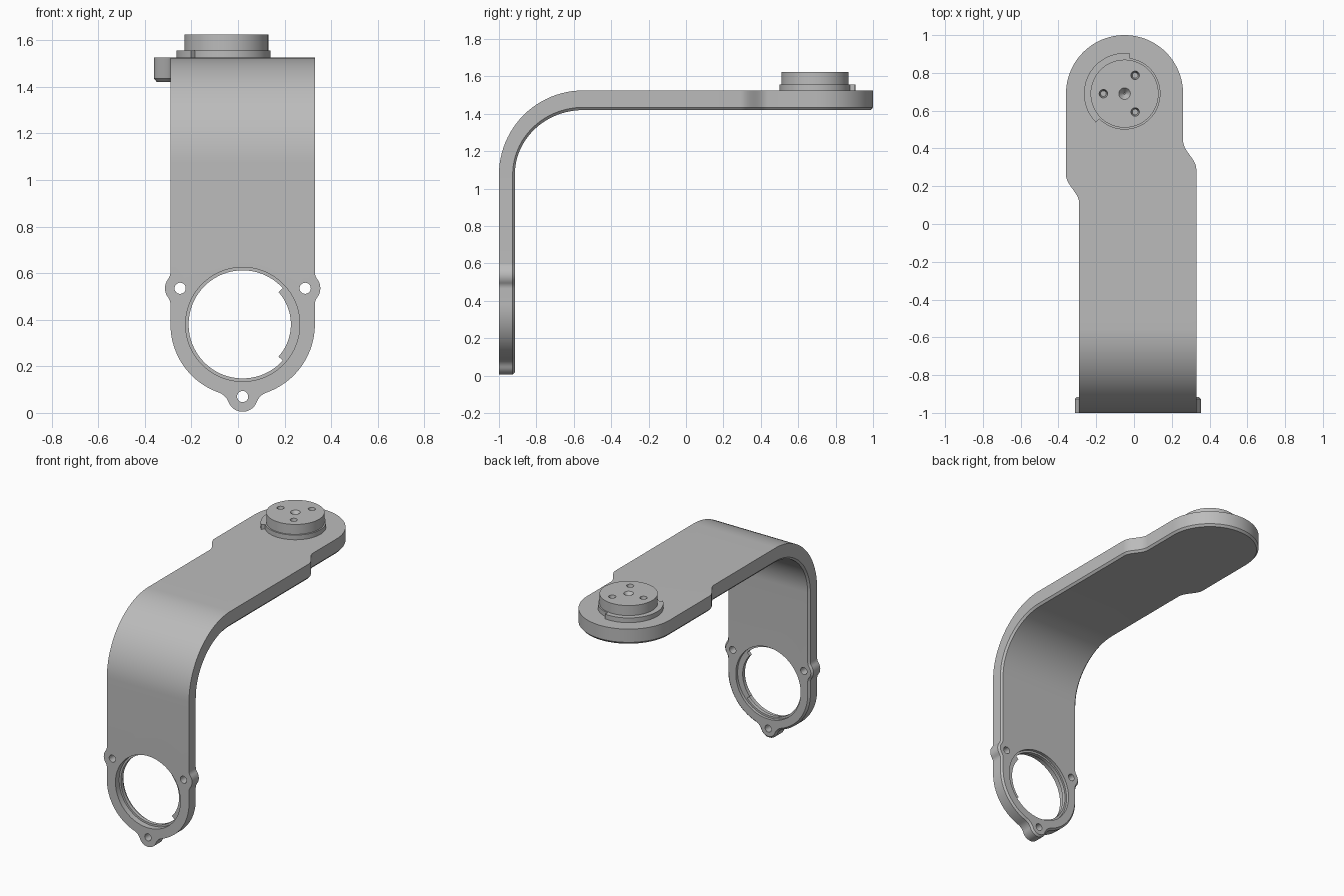
import bpy, bmesh
from math import sin, cos, pi, acos, atan2, sqrt, radians, hypot

old = bpy.data.objects.get("Cube")
if old:
    bpy.data.objects.remove(old, do_unlink=True)

grey = bpy.data.materials.new("plain_grey")
grey.use_nodes = True
grey.diffuse_color = (0.5, 0.5, 0.5, 1)
grey.node_tree.nodes["Principled BSDF"].inputs["Base Color"].default_value = (0.5, 0.5, 0.5, 1)


def arc(c, r, a0, a1, k=12, first=1):
    """Points on an arc in radians, without its first point by default."""
    steps = [a0 + (a1 - a0) * i / k for i in range(first, k + 1)]
    return [(c[0] + r * cos(a), c[1] + r * sin(a)) for a in steps]


def circle(c, r, k=32):
    return arc(c, r, 0, 2 * pi, k)


def make(name, verts, faces):
    mesh = bpy.data.meshes.new(name)
    mesh.from_pydata(verts, [], faces)
    bm = bmesh.new()
    bm.from_mesh(mesh)
    bmesh.ops.recalc_face_normals(bm, faces=bm.faces)
    bm.to_mesh(mesh)
    bm.free()
    mesh.materials.append(grey)
    ob = bpy.data.objects.new(name, mesh)
    bpy.context.collection.objects.link(ob)
    return ob


def prism(name, pts, axis, lo, hi, taper=1.0):
    """Extrude an outline along y or z; taper shrinks the low end."""
    n = len(pts)
    mx, my = sum(p[0] for p in pts) / n, sum(p[1] for p in pts) / n
    verts = []
    for h, k in ((lo, taper), (hi, 1.0)):
        for a, b in pts:
            a, b = mx + (a - mx) * k, my + (b - my) * k
            verts.append((a, h, b) if axis == "y" else (a, b, h))
    faces = [(i, (i + 1) % n, n + (i + 1) % n, n + i) for i in range(n)]
    return make(name, verts, faces + [range(n), range(n, 2 * n)])


def cut(ob, cutter):
    mod = ob.modifiers.new("cut", "BOOLEAN")
    mod.operation, mod.solver, mod.object = "DIFFERENCE", "EXACT", cutter
    dg = bpy.context.evaluated_depsgraph_get()
    mesh = bpy.data.meshes.new_from_object(ob.evaluated_get(dg))
    ob.modifiers.clear()
    ob.data = mesh
    bpy.data.objects.remove(cutter, do_unlink=True)


def smooth(ob):
    bpy.ops.object.select_all(action="DESELECT")
    ob.select_set(True)
    bpy.context.view_layer.objects.active = ob
    bpy.ops.object.shade_smooth_by_angle(angle=radians(30))


# Main dimensions
R, EAR = 0.31, 0.065            # half width, ear radius
CX, CZ = 0.02, 0.38             # ring centre
BY, BZ = -0.55, 1.075           # bend centre
HUB = (-0.05, 0.69)
N, CHAMFER = 24, 0.012

# Right half of the ring outline, with filleted bottom and side ears
f = 0.07
ao = acos(((R + f) ** 2 + R ** 2 - (EAR + f) ** 2) / (2 * R * (R + f)))
F = (sin(ao) * (R + f), -cos(ao) * (R + f))
e = atan2(F[1] + R, F[0])
half = arc((0, -R), EAR, -pi / 2, e) + arc(F, f, e + pi, pi / 2 + ao, 8)
half += arc((0, 0), R, ao - pi / 2, 0, 24)
f = 0.05
ear = (R * cos(pi / 6), R * sin(pi / 6))
dx = R + f - ear[0]
dz = sqrt((EAR + f) ** 2 - dx ** 2)
g = atan2(dz, dx)
half += arc((R + f, ear[1] - dz), f, pi, pi - g, 8, 0)
half += arc(ear, EAR, -g, g)
half += arc((R + f, ear[1] + dz), f, pi + g, pi, 8)
half.append((R, BZ - CZ))

# Unrolled strip: below 0 is the upright, 0 to 1 the bend, above 1 the arm
right = [(x, z + CZ - BZ) for x, z in half] + [(R, i / N) for i in range(1, N + 1)]


def jog(x0, x1, y0, y1, k=12):
    return [(x0 + (x1 - x0) * (1 - cos(pi * i / k)) / 2, y0 + (y1 - y0) * i / k)
            for i in range(k + 1)]


arm = jog(CX + R, HUB[0] + R, 0.29, 0.44) + arc(HUB, R, 0, pi, 48, 0)
arm += jog(HUB[0] - R, CX - R, 0.26, 0.11)
strip = [(CX + x, s) for x, s in right] + [(x, y - BY + 1) for x, y in arm]
strip += [(CX - x, s) for x, s in reversed(right)]
n, nf = len(strip), len(half)


def inset(i, d):
    (x0, s0), (x1, s1) = strip[i - 1], strip[(i + 1) % n]
    size = hypot(x1 - x0, s1 - s0)
    return strip[i][0] - d * (s1 - s0) / size, strip[i][1] + d * (x1 - x0) / size


def fold(x, s, t):
    """Place a strip point at depth t, from outer skin 0 to inner skin 1."""
    if s <= 0:
        return x, -1 + 0.085 * t, BZ + s
    if s <= 1:
        a = s * pi / 2
        return x, BY - (0.45 - 0.085 * t) * cos(a), BZ + (0.45 - 0.105 * t) * sin(a)
    return x, BY + s - 1, BZ + 0.45 - 0.105 * t


# Bracket body: outer skin, walls, chamfer, inner skin
verts = [fold(*p, 0) for p in strip] + [fold(*p, 0.86) for p in strip]
for i in range(n):
    x, s = inset(i, CHAMFER)
    if nf - 1 <= i < nf + N or n - nf - N <= i <= n - nf:
        s = strip[i][1]
    verts.append(fold(x, s, 1))
faces = []
for o in (0, n):
    faces += [(o + i, o + (i + 1) % n, o + n + (i + 1) % n, o + n + i) for i in range(n)]
for o in (0, 2 * n):
    faces.append([o + i for i in (*range(nf), *range(n - nf, n))])
    faces += [(o + i, o + i + 1, o + n - 2 - i, o + n - 1 - i) for i in range(nf - 1, nf + N - 1)]
    faces.append([o + i for i in range(nf + N - 1, n - nf - N + 1)])
bracket = make("bracket_body", verts, faces)

# Ring opening with a lip and a raised tab on one side
ring = (CX, CZ)
tab = radians(42)
opening = arc(ring, 0.207, -tab, tab, 24, 0) + arc(ring, 0.232, tab, 2 * pi - tab, 72, 0)
cut(bracket, prism("opening_cutter", opening, "y", -1.1, -0.8))
cut(bracket, prism("front_recess_cutter", circle(ring, 0.245, 96), "y", -1.1, -0.96))
cut(bracket, prism("back_recess_cutter", circle(ring, 0.245, 96), "y", -0.935, -0.8))

# Screw holes through the ears
for deg in (30, 150, 270):
    a = radians(deg)
    hole = circle((CX + R * cos(a), CZ + R * sin(a)), 0.024, 24)
    cut(bracket, prism("ear_hole_cutter", hole, "y", -1.1, -0.8))

# Hub: stepped base collar and a cap with drilled holes
a0, a1 = radians(82), radians(225)
collar = arc(HUB, 0.215, a0, a1, 32, 0) + arc(HUB, 0.19, a1, a0 + 2 * pi, 48, 0)
hub_base = prism("hub_base", collar, "z", 1.515, 1.557)
hub_cap = prism("hub_cap", circle(HUB, 0.18, 64), "z", 1.55, 1.625)
for deg in (60, 180, 300):
    a = radians(deg)
    hole = circle((HUB[0] + 0.112 * cos(a), HUB[1] + 0.112 * sin(a)), 0.025, 24)
    cut(hub_cap, prism("hub_hole_cutter", hole, "z", 1.58, 1.64, 0.6))
cut(hub_cap, prism("centre_hole_cutter", circle(HUB, 0.042), "z", 1.59, 1.64, 0.1))

for part in (bracket, hub_base, hub_cap):
    smooth(part)
